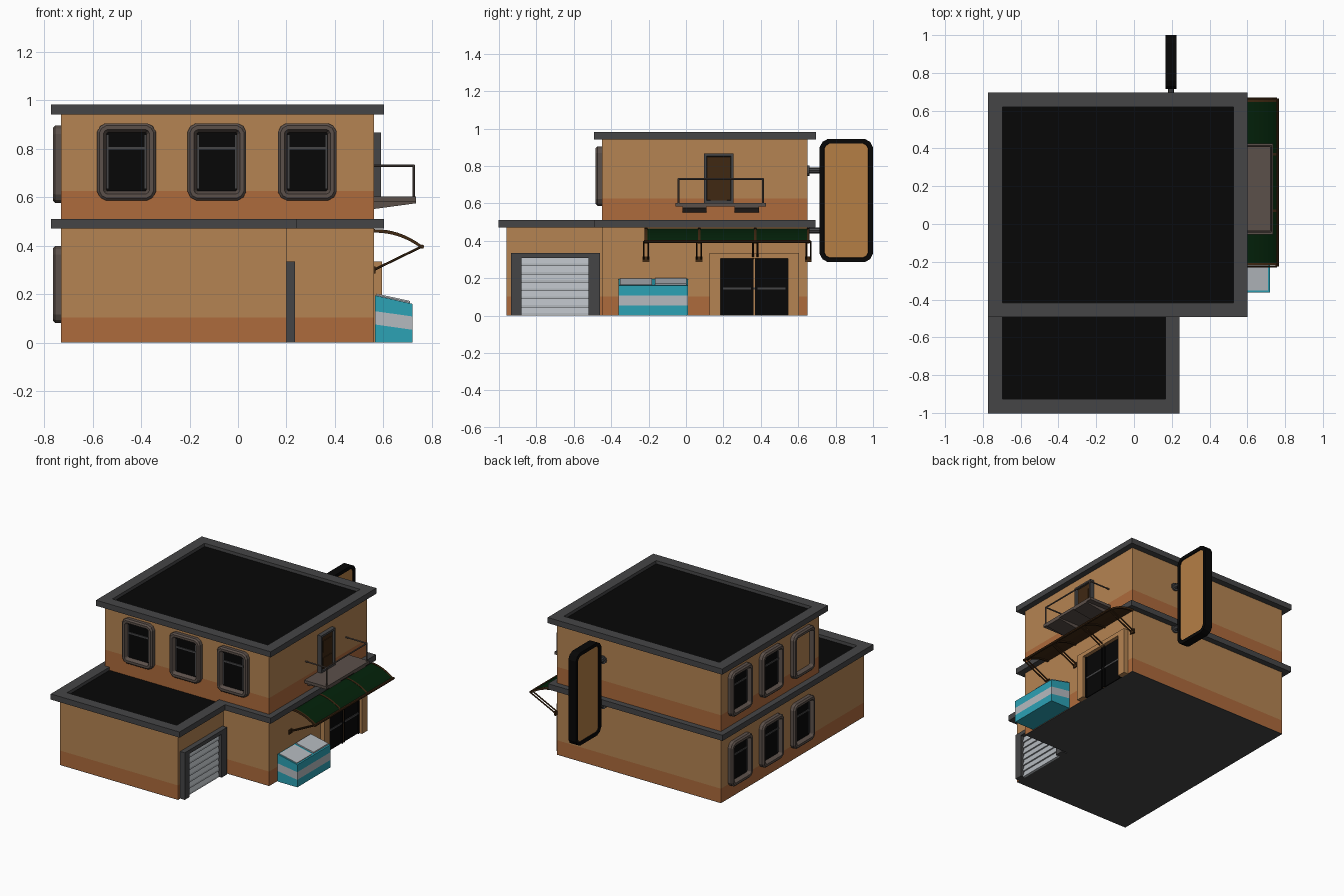
import bpy, bmesh
from math import radians
from mathutils import Matrix, Vector

cube = bpy.data.objects.get("Cube")
if cube:
    bpy.data.objects.remove(cube, do_unlink=True)

COLOURS = {
    "tan_wall": (0.46, 0.23, 0.085), "terracotta": (0.42, 0.145, 0.045),
    "dark_grey": (0.06, 0.06, 0.062), "black": (0.002, 0.002, 0.002),
    "taupe": (0.105, 0.08, 0.068), "teal": (0.025, 0.36, 0.46),
    "light_grey": (0.46, 0.49, 0.52), "dark_green": (0.001, 0.016, 0.003),
    "dark_brown": (0.05, 0.021, 0.006), "sign_amber": (0.46, 0.21, 0.06),
}
MATS = {}
for label, rgb in COLOURS.items():
    m = bpy.data.materials.new(label)
    m.use_nodes = True
    m.diffuse_color = (*rgb, 1)
    m.node_tree.nodes["Principled BSDF"].inputs["Base Color"].default_value = (*rgb, 1)
    MATS[label] = m


def finish(name, bm, mats):
    """Store the mesh with its faces wound inwards, which sets the shading."""
    bmesh.ops.recalc_face_normals(bm, faces=bm.faces)
    bmesh.ops.reverse_faces(bm, faces=bm.faces)
    me = bpy.data.meshes.new(name)
    bm.to_mesh(me)
    bm.free()
    for m in mats:
        me.materials.append(MATS[m])
    ob = bpy.data.objects.new(name, me)
    bpy.context.collection.objects.link(ob)
    return ob


def prism(name, pts, depth, mat, matrix=Matrix(), steps=(), both=False):
    """Extrude an outline, then inset and push its end face step by step."""
    bm = bmesh.new()
    lo = [bm.verts.new((x, y, 0)) for x, y in pts]
    hi = [bm.verts.new((x, y, depth)) for x, y in pts]
    ends = [bm.faces.new(hi), bm.faces.new(lo[::-1])]
    for i in range(len(pts)):
        j = (i + 1) % len(pts)
        bm.faces.new((lo[i], lo[j], hi[j], hi[i]))
    bmesh.ops.recalc_face_normals(bm, faces=bm.faces)
    mats = [mat]
    for face in ends[:2 if both else 1]:
        normal = face.normal.copy()
        for inset, push, step_mat in steps:
            bmesh.ops.inset_region(bm, faces=[face], thickness=inset, use_even_offset=True)
            bmesh.ops.translate(bm, verts=face.verts, vec=normal * push)
            if step_mat not in mats:
                mats.append(step_mat)
            face.material_index = mats.index(step_mat)
    bmesh.ops.transform(bm, matrix=matrix, verts=bm.verts)
    return finish(name, bm, mats)


def rect(x0, x1, y0, y1):
    return [(x0, y0), (x1, y0), (x1, y1), (x0, y1)]


def rounded(w, h, c):
    """Rectangle with two-segment rounded corners, centred."""
    w, h, k = w / 2, h / 2, c * 0.35
    corner = [(w, h - c), (w - k, h - k), (w - c, h)]
    left = [(-x, y) for x, y in corner[::-1]]
    top = corner + left
    return top + [(-x, -y) for x, y in top]


def box(name, x0, x1, y0, y1, z0, z1, mat):
    return prism(name, rect(x0, x1, y0, y1), z1 - z0, mat, Matrix.Translation((0, 0, z0)))


def facing(angle, loc=(0, 0, 0)):
    """Stand an outline upright; 0 faces front, 90 right wall, -90 left wall."""
    return (Matrix.Translation(loc) @ Matrix.Rotation(radians(angle), 4, "Z")
            @ Matrix.Rotation(radians(90), 4, "X"))


def side_profile(name, pts, y0, y1, mat):
    """Extrude an x-z profile along y."""
    return prism(name, pts, y1 - y0, mat, facing(0, (0, y1, 0)))


def rod(name, a, b, r, mat, sides=8):
    a, b = Vector(a), Vector(b)
    bm = bmesh.new()
    bmesh.ops.create_cone(bm, cap_ends=True, segments=sides, radius1=r, radius2=r, depth=(b - a).length)
    turn = (b - a).to_track_quat("Z", "Y").to_matrix().to_4x4()
    bmesh.ops.transform(bm, matrix=Matrix.Translation((a + b) / 2) @ turn, verts=bm.verts)
    return finish(name, bm, [mat])


# Walls with a painted base on each storey
def l_shape(o):
    return [(-.73 - o, -.96 - o), (.2 + o, -.96 - o), (.2 + o, -.45 - o),
            (.56 + o, -.45 - o), (.56 + o, .65 + o), (-.73 - o, .65 + o)]


def at(z):
    return Matrix.Translation((0, 0, z))


upper = rect(-.73, .56, -.45, .65)
prism("ground_slab", l_shape(0), .003, "dark_grey")
prism("ground_base", l_shape(0), .1, "terracotta", at(.003))
prism("ground_walls", l_shape(0), .37, "tan_wall", at(.103))
prism("upper_base", upper, .145, "terracotta", at(.48))
prism("upper_walls", upper, .317, "tan_wall", at(.625))

# Flat roofs with raised kerbs
kerb = [(.075, 0, "dark_grey"), (.001, -.022, "black")]
prism("lower_roof", l_shape(.042), .04, "dark_grey", at(.47), kerb)
prism("upper_roof", rect(-.772, .602, -.492, .695), .04, "dark_grey", at(.942), kerb)


# Windows
def window(name, angle, x, y, z, pane="black"):
    place = facing(angle, (x, y, z))
    prism(name + "_frame", rounded(.242, .318, .035), .024, "taupe", place,
          [(.01, .01, "taupe"), (.016, 0, "taupe"), (.012, -.026, pane)])
    if pane == "black":
        prism(name + "_transom", rect(-.08, .08, .05, .062), .014, "dark_grey", place)
        for s in (-1, 1):
            prism(name + "_sash", rect(s * .078 - .004, s * .078 + .004, -.11, .11), .012, "dark_grey", place)


for i in range(3):
    window("front_window", 0, -.46 + i * .373, -.45, .746)
    window("left_upper_window", -90, -.73, .45 - i * .35, .736, "tan_wall" if i == 2 else "black")
    window("left_lower_window", -90, -.73, .45 - i * .35, .24)

# Garage door with slatted shutter
for y0, y1 in ((-.935, -.88), (-.52, -.46)):
    box("garage_jamb", .19, .236, y0, y1, 0, .335, "dark_grey")
box("garage_lintel", .19, .236, -.88, -.52, .308, .335, "dark_grey")
slat = .308 / 7
for i in range(7):
    z = i * slat
    side_profile("shutter_slat", [(.19, z), (.216, z), (.216, z + slat * .3), (.206, z + slat), (.19, z + slat)],
                 -.88, -.52, "light_grey")

# Shop entrance
for y0, y1 in ((.125, .185), (.545, .605)):
    box("entrance_jamb", .55, .595, y0, y1, 0, .305, "tan_wall")
box("entrance_header", .55, .595, .125, .605, .305, .335, "tan_wall")
box("entrance_glass", .55, .568, .185, .545, 0, .305, "black")
for y in (.191, .354, .376, .539):
    box("entrance_stile", .55, .576, y - .006, y + .006, 0, .305, "black")
box("entrance_gap", .55, .57, .361, .369, 0, .305, "tan_wall")
box("entrance_rail", .55, .573, .185, .545, .138, .15, "dark_grey")

# Curved awning, ribs and struts
arc = [(.56 + .2 * t / 8, .464 - .068 * (t / 8) ** 2.2) for t in range(9)]


def arch(drop, rise):
    return [(x, z + rise) for x, z in arc] + [(x, z - drop) for x, z in arc[::-1]]


sheet = side_profile("awning_sheet", arch(.004, .002), -.22, .66, "dark_green")
sheet.data.materials.append(MATS["dark_brown"])
for f in sheet.data.polygons:
    if f.normal.z > -0.1:
        f.material_index = 1
for y in (-.214, .07, .37, .654):
    side_profile("awning_rib", arch(.01, .004), y - .007, y + .007, "dark_brown")
    for dy in (-.012, .012):
        rod("awning_strut", (.56, y + dy, .3), (.755, y + dy, .395), .005, "dark_brown", 6)
    box("strut_plate", .555, .568, y - .018, y + .018, .285, .315, "dark_brown")
rod("awning_front_bar", (.759, -.225, .396), (.759, .665, .396), .009, "dark_brown")

# Balcony with door and railing
box("balcony_slab", .55, .735, -.055, .427, .582, .602, "taupe")
for y in (-.02, .26):
    side_profile("balcony_bracket", [(.55, .55), (.735, .575), (.735, .582), (.55, .582)], y, y + .13, "taupe")
prism("balcony_door", rect(.095, .255, .6, .866), .03, "dark_grey", facing(90, (.56, 0, 0)),
      [(.014, 0, "dark_grey"), (.003, -.012, "dark_brown")])
for z in (.65, .77):
    prism("door_panel", rect(.13, .22, z - .035, z + .045), .022, "dark_brown", facing(90, (.56, 0, 0)))
for y in (-.04, .412):
    rod("rail_post", (.725, y, .6), (.725, y, .733), .005, "taupe")
    rod("side_rail", (.55, y, .73), (.728, y, .73), .005, "taupe")
rod("front_rail", (.725, -.043, .73), (.725, .415, .73), .005, "taupe")

# Striped waste bin with two sloping lids
back, front = (0, .075, .13, .195), (0, .053, .108, .16)
for i, mat in enumerate(("teal", "light_grey", "teal")):
    side_profile("bin_band", [(.565, back[i]), (.72, front[i]), (.72, front[i + 1]), (.565, back[i + 1])],
                 -.362, .01, mat)
for y0, y1, up in ((-.352, -.182, .004), (-.165, .002, .009)):
    side_profile("bin_lid", [(.572, .19), (.71, .16), (.71, .163 + up), (.572, .193 + up)], y0, y1, "light_grey")

# Hanging sign on the back wall
prism("hanging_sign", rounded(.285, .66, .045), .06, "black", facing(90, (.166, .857, .615)),
      [(.024, 0, "black"), (.002, -.006, "sign_amber")], both=True)
for z in (.455, .775):
    rod("sign_bracket", (.196, .64, z), (.196, .73, z), .016, "dark_grey")
    rod("bracket_plate", (.196, .645, z), (.196, .66, z), .028, "dark_grey", 12)
